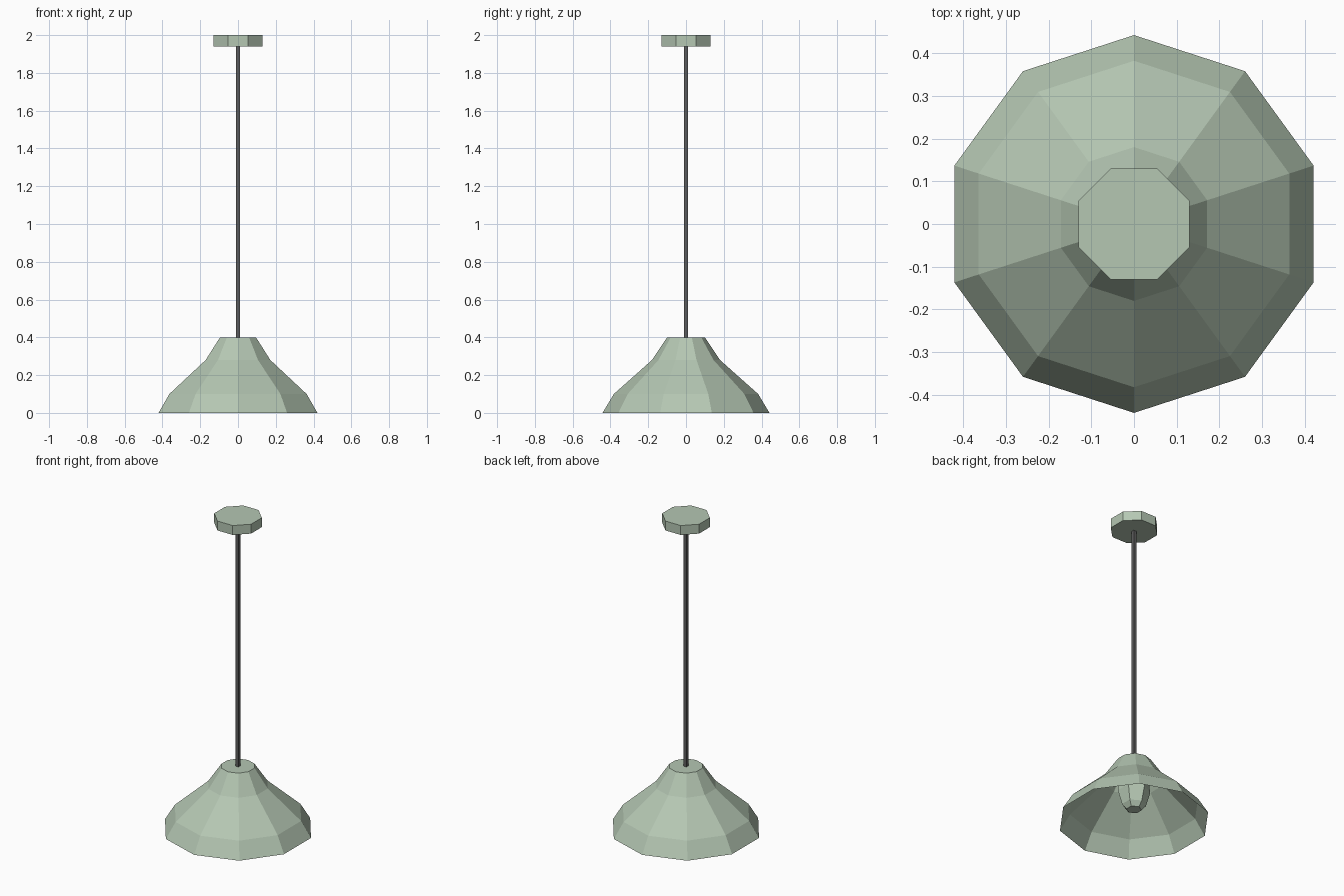
import bpy, bmesh
from math import sin, cos, pi

if "Cube" in bpy.data.objects:
    bpy.data.objects.remove(bpy.data.objects["Cube"])


def material(name, color):
    mat = bpy.data.materials.new(name)
    mat.diffuse_color = (*color, 1.0)
    mat.use_nodes = True
    mat.node_tree.nodes["Principled BSDF"].inputs["Base Color"].default_value = mat.diffuse_color
    return mat


def lathe(name, profile, sides, mat, start=pi / 2, cap_first=True):
    """Flat-faceted solid of revolution from (radius, z) points, bottom to top."""
    bm = bmesh.new()
    rings = []
    for r, z in profile:
        rings.append([bm.verts.new((r * cos(start + 2 * pi * i / sides),
                                    r * sin(start + 2 * pi * i / sides), z))
                      for i in range(sides)])
    for low, high in zip(rings, rings[1:]):
        for i in range(sides):
            j = (i + 1) % sides
            bm.faces.new((low[i], low[j], high[j], high[i]))
    if cap_first:
        bm.faces.new(rings[0][::-1])
    bm.faces.new(rings[-1])
    mesh = bpy.data.meshes.new(name)
    bm.to_mesh(mesh)
    bm.free()
    mesh.materials.append(mat)
    obj = bpy.data.objects.new(name, mesh)
    bpy.context.collection.objects.link(obj)
    return obj


green = material("sage_green", (0.46, 0.57, 0.45))
dark = material("dark_grey", (0.11, 0.11, 0.11))

# Thin ten-sided shade, open at the bottom, closed at the top
lathe("lamp_shade", [(0.442, 0.0), (0.382, 0.10), (0.18, 0.28), (0.10, 0.40)],
      10, green, cap_first=False)

# Faceted bulb hanging inside the shade
lathe("bulb", [(0.045, 0.08), (0.07, 0.11), (0.095, 0.20), (0.09, 0.25),
               (0.05, 0.33), (0.05, 0.395)], 6, green)

# Square hanging rod
lathe("hanging_rod", [(0.015, 0.39), (0.015, 1.945)], 4, dark, start=pi / 4)

# Eight-sided ceiling plate, flats facing the axes
lathe("ceiling_plate", [(0.141, 1.94), (0.141, 2.0)], 8, green, start=pi / 8)
